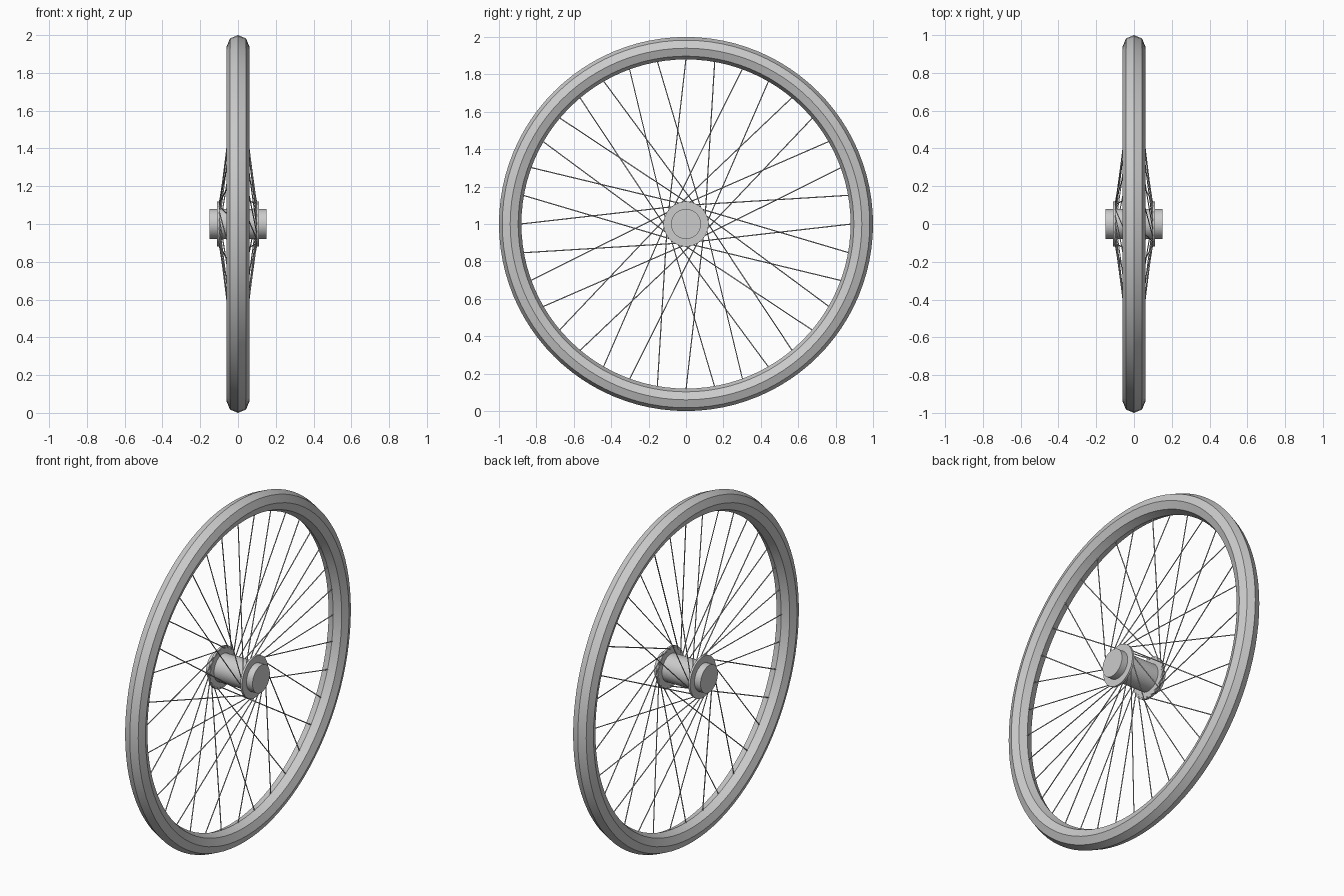
import bpy, math
from mathutils import Vector

if "Cube" in bpy.data.objects:
    bpy.data.objects.remove(bpy.data.objects["Cube"])

CENTRE = Vector((0, 0, 1))


def finish(name, angle=30):
    ob = bpy.context.object
    ob.name = name
    bpy.ops.object.shade_smooth_by_angle(angle=math.radians(angle))
    return ob


def disc(name, radius, x, width, sides=48):
    bpy.ops.mesh.primitive_cylinder_add(vertices=sides, radius=radius, depth=width,
                                        location=CENTRE + Vector((x, 0, 0)),
                                        rotation=(0, math.pi / 2, 0))
    return finish(name)


def on_wheel(radius, degrees, x):
    # angle runs from the top towards +y
    a = math.radians(degrees)
    return CENTRE + Vector((x, radius * math.sin(a), radius * math.cos(a)))


def rod(name, a, b, radius):
    d = b - a
    bpy.ops.mesh.primitive_cylinder_add(vertices=6, radius=radius, depth=d.length,
                                        location=(a + b) / 2,
                                        rotation=d.to_track_quat('Z', 'Y').to_euler())
    return finish(name, 65)


# rim with octagonal section
bpy.ops.mesh.primitive_torus_add(major_segments=96, minor_segments=8,
                                 major_radius=0.94, minor_radius=0.06,
                                 location=CENTRE, rotation=(0, math.pi / 2, 0))
finish("rim")

# hub barrel and its two flanges
disc("hub", 0.08, 0, 0.3)
for side, label in ((1, "right"), (-1, "left")):
    disc("hub_flange_" + label, 0.12, side * 0.105, 0.012)

# tangential spokes, alternating between flanges and leaning opposite ways
for i in range(36):
    side = 1 if i % 2 == 0 else -1
    rim_end = on_wheel(0.885, i * 10, 0)
    hub_end = on_wheel(0.1, i * 10 - side * 80, side * 0.105)
    rod(f"spoke_{i + 1:02d}", hub_end, rim_end, 0.003)
